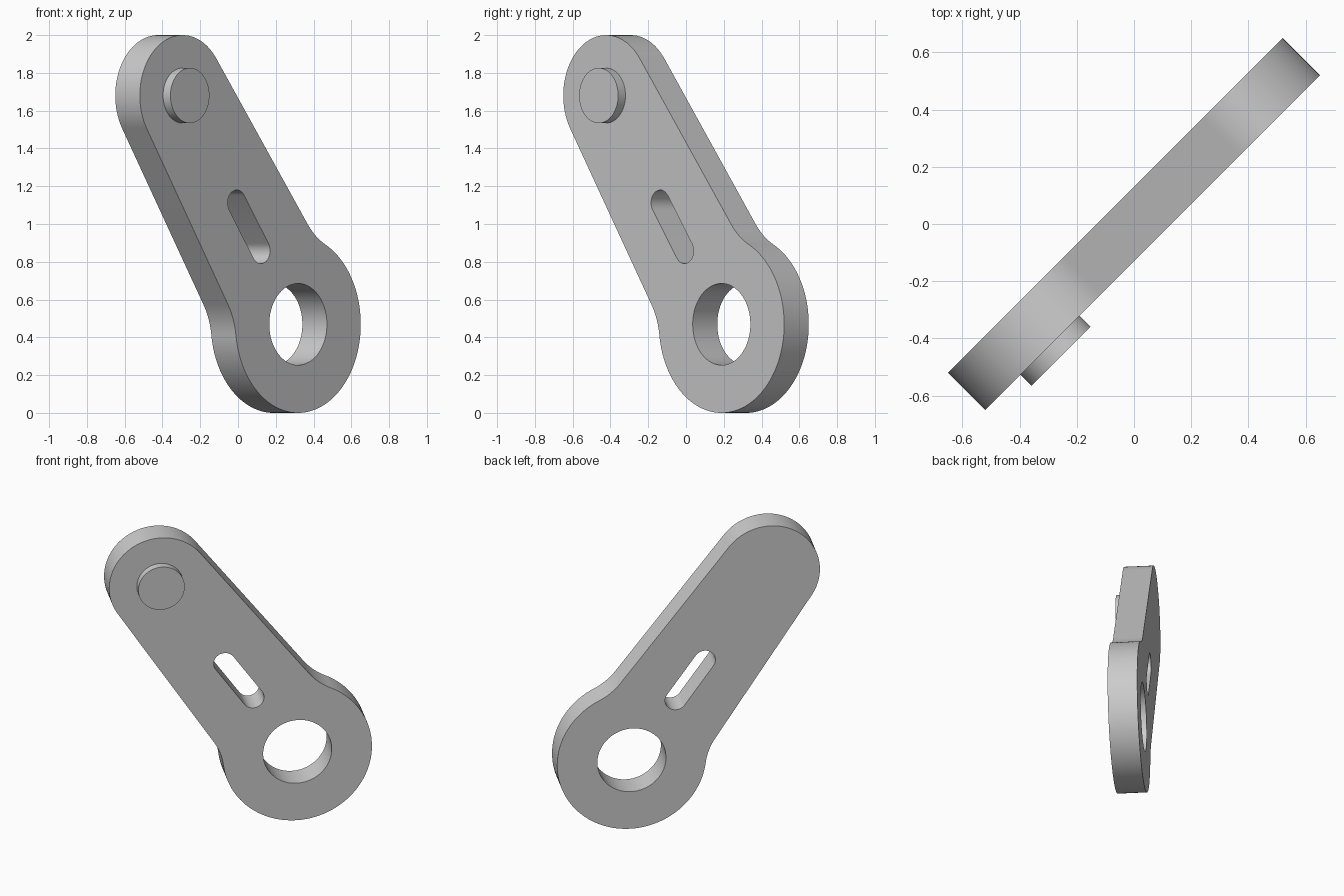
import bpy, bmesh
from math import sin, cos, pi, radians, sqrt, atan2
from mathutils import Vector, Matrix

cube = bpy.data.objects.get("Cube")
if cube:
    bpy.data.objects.remove(cube, do_unlink=True)

# One plain grey material
grey = bpy.data.materials.new("plain_grey")
grey.use_nodes = True
colour = (0.6, 0.6, 0.6, 1)
grey.diffuse_color = colour
grey.node_tree.nodes["Principled BSDF"].inputs["Base Color"].default_value = colour

# Main dimensions in the lever's own plane
SMALL_R, BIG_R, HOLE_R, PIN_R = 0.32, 0.469, 0.216, 0.146
HALF_THICK, PIN_TOP = 0.092, 0.147
FILLET, TAPER = 0.385, radians(2.4)
across = Vector((1, 1, 0)).normalized()
up = Vector((0, 0, 1))
small_end = across * -0.507 + up * 1.68
big_end = across * 0.358 + up * BIG_R
LENGTH = (big_end - small_end).length

# Frame: X along the arm, Y across it, Z out of the front face
x_axis = (big_end - small_end).normalized()
z_axis = Vector((1, -1, 0)).normalized()
y_axis = z_axis.cross(x_axis)
frame = Matrix((x_axis, y_axis, z_axis)).transposed().to_4x4()
frame.translation = small_end


def arc(centre, r, start, end, n):
    steps = [start + (end - start) * i / n for i in range(n + 1)]
    return [Vector((centre[0] + r * cos(a), centre[1] + r * sin(a))) for a in steps]


def circle(centre, r, n=64):
    return arc(centre, r, 0, 2 * pi, n)[:-1]


def outline():
    """Tapered arm with a round small end, blended into the big end."""
    big = Vector((LENGTH, 0))
    along = Vector((cos(TAPER), sin(TAPER)))
    normal = Vector((-sin(TAPER), cos(TAPER)))
    rise = SMALL_R + LENGTH * sin(TAPER) + FILLET
    back = sqrt((BIG_R + FILLET) ** 2 - rise ** 2)
    blend = big - along * back + normal * rise
    to_big = big - blend
    turn = atan2(to_big.y, to_big.x)
    half = arc((0, 0), SMALL_R, pi, pi / 2 + TAPER, 24)
    half += arc(blend, FILLET, TAPER - pi / 2, turn, 10)
    half += arc(big, BIG_R, turn + pi, 0, 40)[1:]
    return half + [Vector((p.x, -p.y)) for p in reversed(half[1:-1])]


def extrude(name, loops, low, high):
    """Fill closed loops (inner ones become holes) and give them thickness."""
    curve = bpy.data.curves.new(name + "_profile", "CURVE")
    curve.dimensions = "2D"
    curve.fill_mode = "BOTH"
    curve.extrude = (high - low) / 2
    for loop in loops:
        spline = curve.splines.new("POLY")
        spline.points.add(len(loop) - 1)
        for point, p in zip(spline.points, loop):
            point.co = (p.x, p.y, 0, 1)
        spline.use_cyclic_u = True
    helper = bpy.data.objects.new(name + "_helper", curve)
    bpy.context.collection.objects.link(helper)
    bpy.context.view_layer.update()
    graph = bpy.context.evaluated_depsgraph_get()
    mesh = bpy.data.meshes.new_from_object(helper.evaluated_get(graph))
    bpy.data.objects.remove(helper, do_unlink=True)

    bm = bmesh.new()
    bm.from_mesh(mesh)
    bmesh.ops.remove_doubles(bm, verts=bm.verts, dist=0.0001)
    bmesh.ops.recalc_face_normals(bm, faces=bm.faces)
    shift = Matrix.Translation((0, 0, (low + high) / 2))
    bmesh.ops.transform(bm, matrix=frame @ shift, verts=bm.verts)
    bm.to_mesh(mesh)
    bm.free()

    mesh.materials.clear()
    mesh.materials.append(grey)
    obj = bpy.data.objects.new(name, mesh)
    bpy.context.collection.objects.link(obj)
    bpy.ops.object.select_all(action="DESELECT")
    obj.select_set(True)
    bpy.context.view_layer.objects.active = obj
    bpy.ops.object.shade_smooth_by_angle(angle=radians(30))
    return obj


# Lever plate with the round bore and the slot
slot = arc((0.698, 0), 0.068, pi / 2, 3 * pi / 2, 16)
slot += arc((1.01, 0), 0.068, -pi / 2, pi / 2, 16)
bore = circle((LENGTH, 0), HOLE_R)
extrude("lever_plate", [outline(), bore, slot], -HALF_THICK, HALF_THICK)

# Short pin standing out of the front at the small end
extrude("pin", [circle((0, 0), PIN_R)], 0, PIN_TOP)
